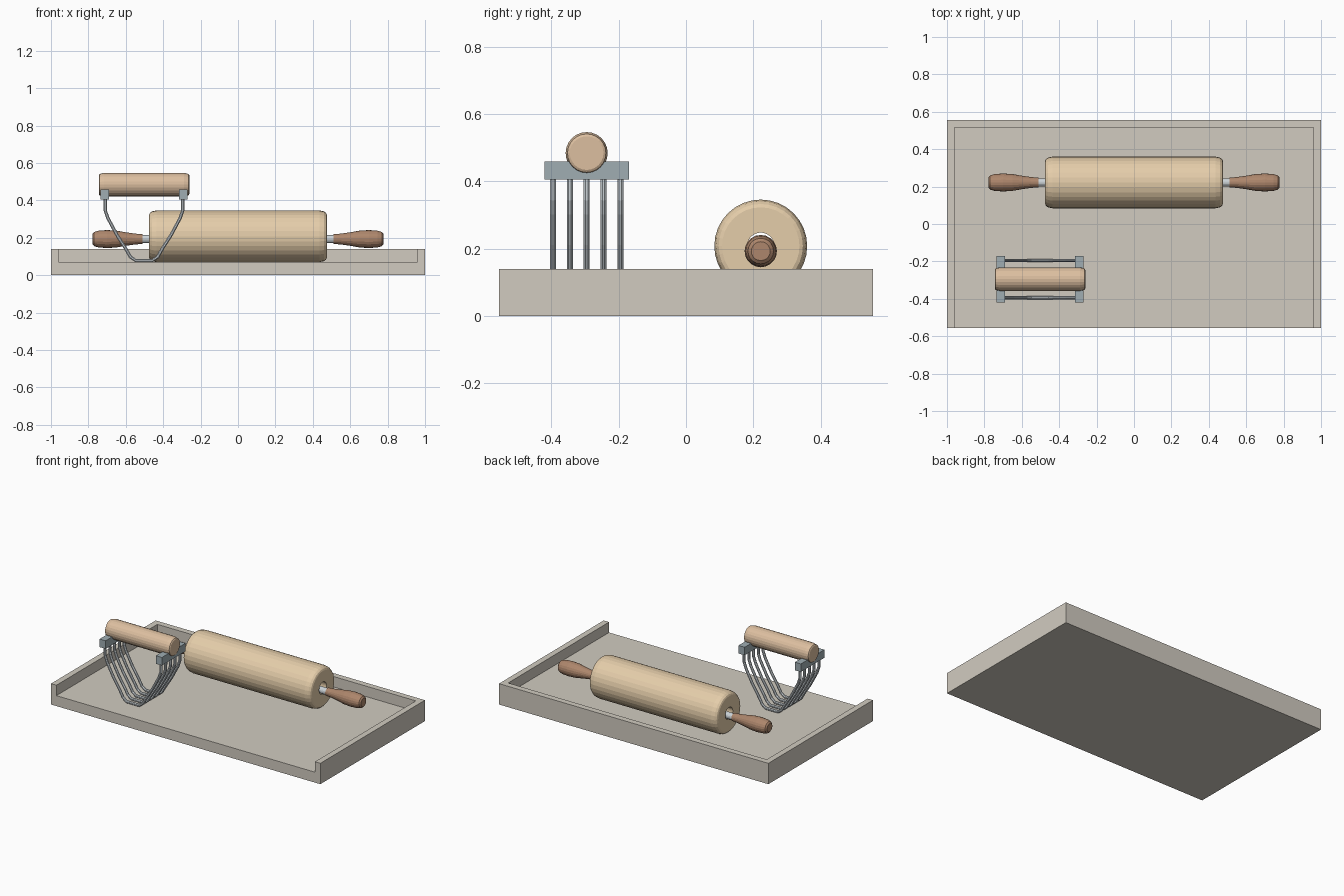
import bpy, bmesh, math

if "Cube" in bpy.data.objects:
    bpy.data.objects.remove(bpy.data.objects["Cube"])


def material(name, rgb):
    m = bpy.data.materials.new(name)
    m.diffuse_color = (*rgb, 1)
    m.use_nodes = True
    m.node_tree.nodes["Principled BSDF"].inputs["Base Color"].default_value = m.diffuse_color
    return m


STONE = material("stone", (0.64, 0.60, 0.53))
MAPLE = material("light_wood", (0.78, 0.61, 0.40))
WALNUT = material("dark_wood", (0.42, 0.24, 0.15))
BEECH = material("tan_wood", (0.72, 0.52, 0.35))
STEEL = material("steel", (0.60, 0.65, 0.68))
DARK_STEEL = material("dark_steel", (0.35, 0.42, 0.45))


def finish(name, bm, mat):
    bmesh.ops.recalc_face_normals(bm, faces=bm.faces)
    me = bpy.data.meshes.new(name)
    bm.to_mesh(me)
    bm.free()
    me.materials.append(mat)
    ob = bpy.data.objects.new(name, me)
    bpy.context.collection.objects.link(ob)
    return ob


def box(name, lo, hi, mat):
    bm = bmesh.new()
    bmesh.ops.create_cube(bm, size=1)
    for v in bm.verts:
        v.co = [(a + b) / 2 + c * (b - a) for a, b, c in zip(lo, hi, v.co)]
    return finish(name, bm, mat)


def lathe_x(name, profile, centre, sides, mat, closed=False):
    """Turn (x, radius) points about an axis parallel to x."""
    bm = bmesh.new()
    cx, cy, cz = centre
    rings = []
    for x, r in profile:
        rings.append([bm.verts.new((cx + x,
                                    cy + r * math.cos(math.tau * i / sides),
                                    cz + r * math.sin(math.tau * i / sides)))
                      for i in range(sides)])
    pairs = list(zip(rings, rings[1:]))
    if closed:
        pairs.append((rings[-1], rings[0]))
    else:
        bm.faces.new(rings[0])
        bm.faces.new(rings[-1])
    for a, b in pairs:
        for i in range(sides):
            j = (i + 1) % sides
            bm.faces.new((a[i], a[j], b[j], b[i]))
    return finish(name, bm, mat)


def mirrored(half):
    return [(-x, r) for x, r in half] + [(x, r) for x, r in reversed(half)]


# Tray: U-shaped rim on three sides, open at the front
D, T, FLOOR, H = 0.555, 0.04, 0.07, 0.14
bm = bmesh.new()
outline = [(-1, -D), (1, -D), (1, D), (-1, D)]
inner = [(-1 + T, -D), (1 - T, -D), (1 - T, D - T), (-1 + T, D - T)]
bot = [bm.verts.new((x, y, 0)) for x, y in outline]
top = [bm.verts.new((x, y, H)) for x, y in outline]
rim = [bm.verts.new((x, y, H)) for x, y in inner]
flr = [bm.verts.new((x, y, FLOOR)) for x, y in inner]
bm.faces.new(bot)
bm.faces.new(flr)
bm.faces.new((bot[0], bot[1], top[1], rim[1], flr[1], flr[0], rim[0], top[0]))
for i, j in ((1, 2), (2, 3), (3, 0)):
    bm.faces.new((bot[i], bot[j], top[j], top[i]))
    bm.faces.new((top[i], top[j], rim[j], rim[i]))
    bm.faces.new((rim[i], rim[j], flr[j], flr[i]))
finish("tray", bm, STONE)

# Rolling pin barrel with a through bore
PY = 0.222
barrel = mirrored([(0.475, 0.115), (0.471, 0.125), (0.460, 0.133), (0.435, 0.138)])
lathe_x("pin_barrel", barrel + [(0.475, 0.04), (-0.475, 0.04)],
        (0, PY, FLOOR + 0.138), 32, MAPLE, closed=True)

# Rod resting on the bottom of the bore, with turned grips
ROD_Z = 0.193
lathe_x("pin_rod", [(-0.54, 0.022), (0.54, 0.022)], (0, PY, ROD_Z), 16, STEEL)
grip = [(0.51, 0.026), (0.55, 0.029), (0.60, 0.036), (0.65, 0.045),
        (0.70, 0.048), (0.745, 0.045), (0.769, 0.038), (0.777, 0.028)]
for side, s in (("left", -1), ("right", 1)):
    lathe_x("pin_grip_" + side, [(s * x, r) for x, r in grip], (0, PY, ROD_Z), 20, WALNUT)

# Pastry blender handle
CX, CY = -0.5025, -0.295
lathe_x("blender_handle",
        mirrored([(0.242, 0.05), (0.238, 0.057), (0.215, 0.0625)]),
        (CX, CY, 0.484), 24, BEECH)

# Blocks that clamp the wires to the handle
for side, s in (("left", -1), ("right", 1)):
    x = CX + s * 0.209
    box("wire_block_" + side, (x - 0.0225, CY - 0.125, 0.405),
        (x + 0.0225, CY + 0.125, 0.459), DARK_STEEL)

# Five bent wires
half = [(0.208, 0.43), (0.207, 0.345), (0.193, 0.305), (0.145, 0.215),
        (0.097, 0.14), (0.073, 0.098), (0.046, 0.079)]
path = mirrored(half)
for k in range(5):
    y = CY + (k - 2) * 0.05
    bm = bmesh.new()
    rings = []
    for i, (x, z) in enumerate(path):
        # mitred section perpendicular to the bend
        a, b = path[max(i - 1, 0)], path[min(i + 1, len(path) - 1)]
        dx, dz = b[0] - a[0], b[1] - a[1]
        n = math.hypot(dx, dz)
        nx, nz = -dz / n, dx / n
        ring = []
        for j in range(8):
            t = math.tau * (j + 0.5) / 8
            u = 0.0095 * math.cos(t)
            ring.append(bm.verts.new((CX + x + nx * u, y + 0.0095 * math.sin(t), z + nz * u)))
        rings.append(ring)
    for a, b in zip(rings, rings[1:]):
        for j in range(8):
            m = (j + 1) % 8
            bm.faces.new((a[j], a[m], b[m], b[j]))
    bm.faces.new(rings[0])
    bm.faces.new(rings[-1])
    finish(f"wire_{k + 1}", bm, STEEL)
